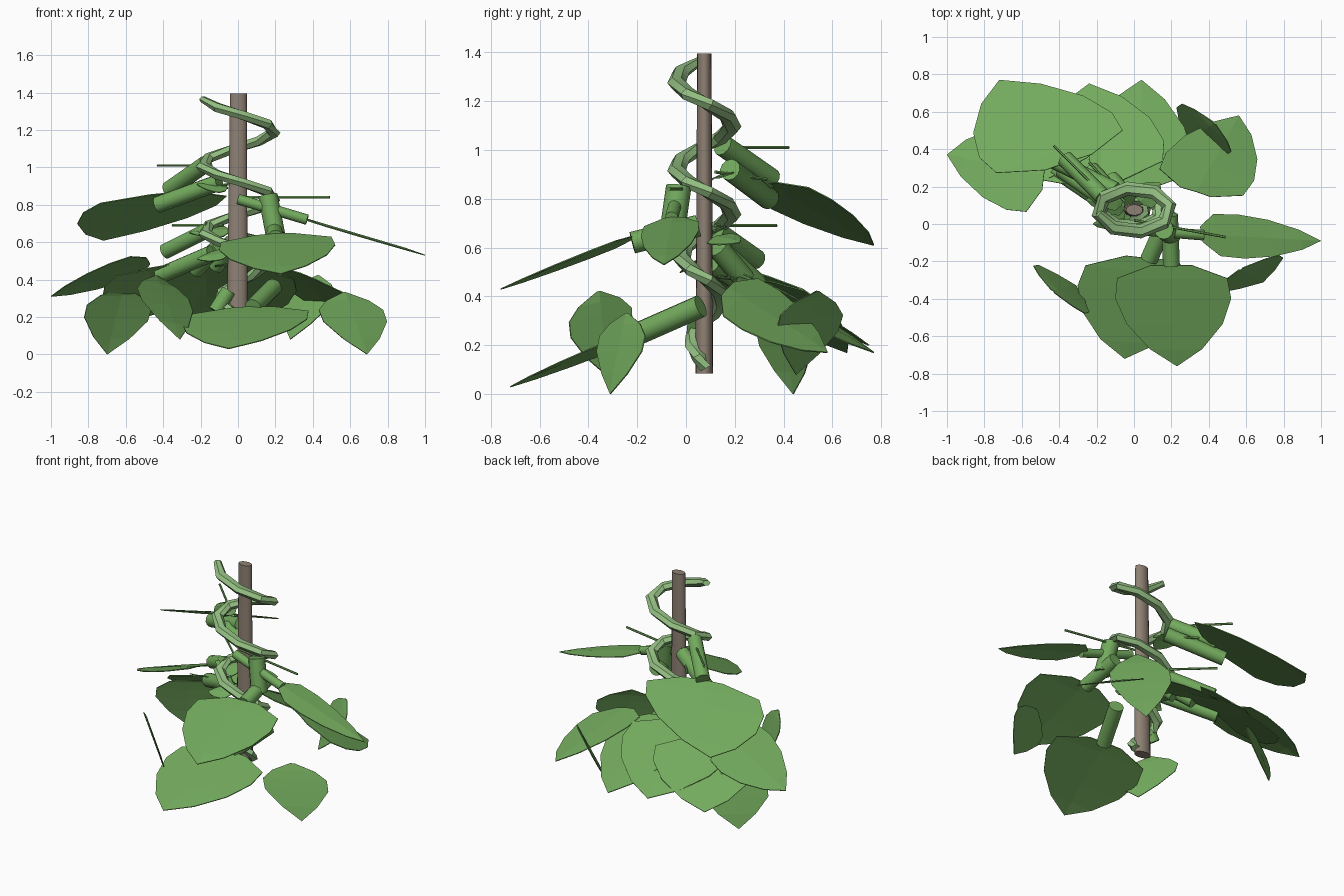
import bpy, bmesh, math
from mathutils import Vector as V


def material(name, rgb):
    m = bpy.data.materials.new(name)
    m.diffuse_color = (*rgb, 1)
    return m


LEAF = material("leaf green", (0.17, 0.40, 0.11))
VINE = material("pale vine green", (0.29, 0.51, 0.22))
WOOD = material("grey brown wood", (0.275, 0.22, 0.175))


def finish(name, bm, mat, smooth=40):
    bmesh.ops.recalc_face_normals(bm, faces=bm.faces)
    me = bpy.data.meshes.new(name)
    bm.to_mesh(me)
    bm.free()
    me.materials.append(mat)
    ob = bpy.data.objects.new(name, me)
    bpy.context.collection.objects.link(ob)
    bpy.ops.object.select_all(action='DESELECT')
    bpy.context.view_layer.objects.active = ob
    ob.select_set(True)
    if smooth:
        bpy.ops.object.shade_smooth_by_angle(angle=math.radians(smooth))
    return ob


def tube(name, points, radii, mat, sides=12, squash=1.0, smooth=40):
    """Sweep an oval along points."""
    bm = bmesh.new()
    pts = [V(p) for p in points]
    rings = []
    for i, p in enumerate(pts):
        d = (pts[min(i + 1, len(pts) - 1)] - pts[max(i - 1, 0)]).normalized()
        ref = V((0, 0, 1)) if abs(d.z) < 0.95 else V((0, 1, 0))
        a = d.cross(ref).normalized()
        b = a.cross(d)
        rings.append([bm.verts.new(p + radii[i] * (a * math.cos(t) + b * math.sin(t) * squash))
                      for t in (2 * math.pi * k / sides for k in range(sides))])
    for r, s in zip(rings, rings[1:]):
        for k in range(sides):
            n = (k + 1) % sides
            bm.faces.new((r[k], r[n], s[n], s[k]))
    bm.faces.new(rings[0])
    bm.faces.new(rings[-1])
    return finish(name, bm, mat, smooth)


# Half outlines: (fraction of length, fraction of half width)
BROAD = [(0, 0.35), (0.13, 0.95), (0.33, 1.0), (0.58, 0.83), (0.83, 0.45)]
POINTED = [(0, 0.06), (0.13, 0.65), (0.28, 0.98), (0.47, 0.97), (0.75, 0.55)]


def leaf(name, base, tip, side, outline=BROAD):
    """Thin blade with a slightly raised midrib."""
    base, tip, side = V(base), V(tip), V(side)
    length = tip - base
    up = length.cross(side).normalized()
    if up.z < 0:
        up = -up
    bm = bmesh.new()
    mid = [bm.verts.new(base + length * u + up * 0.006) for u, w in outline]
    end = bm.verts.new(tip)
    for s in (-1, 1):
        edge = [bm.verts.new(base + length * u + side * w * s) for u, w in outline]
        for i in range(len(mid) - 1):
            bm.faces.new((mid[i], mid[i + 1], edge[i + 1], edge[i]))
        bm.faces.new((mid[-1], end, edge[-1]))
    ob = finish(name, bm, LEAF, 0)
    mod = ob.modifiers.new("thickness", 'SOLIDIFY')
    mod.thickness = 0.005
    mod.offset = 0


# Support pole, oval in section
tube("pole", [(-0.004, 0.075, 0.085), (0.002, 0.075, 1.395)], [0.056, 0.045], WOOD, 16, 0.65)

# Ribbon-like vine winding down the pole, drawing in toward the root
path, radii = [], []
for i in range(29):
    z = 1.365 - 0.36 * i / 8
    r = 0.193 if z > 0.7 else 0.05 + 0.143 * max(0, (z - 0.1) / 0.6)
    a = math.radians(190 + 45 * i)
    path.append((r * math.cos(a), 0.075 + 0.6 * r * math.sin(a), z))
    radii.append(0.024 if i == 0 else 0.038)
tube("vine", path, radii, VINE, 6, 0.72, 35)

# Broad blades: base, tip, half width
for b, t, s in [
    ((0.075, -0.18, 0.25), (-0.05, -0.72, 0.03), (0.335, -0.03, 0.01)),
    ((0.20, -0.22, 0.64), (0.23, -0.76, 0.43), (0.31, 0.0, 0.015)),
    ((0.36, -0.055, 0.72), (1.0, -0.09, 0.53), (-0.02, 0.118, 0.01)),
    ((-0.48, 0.26, 0.50), (-1.0, 0.37, 0.31), (0.03, 0.22, -0.05)),
    ((-0.35, 0.33, 0.86), (-0.72, 0.77, 0.61), (0.355, 0.12, 0.02)),
    ((0.03, 0.21, 0.47), (0.04, 0.77, 0.17), (0.28, -0.02, -0.03)),
    ((-0.18, 0.22, 0.49), (-0.24, 0.75, 0.20), (0.36, 0.05, 0.0)),
    ((-0.35, 0.30, 0.46), (-0.60, 0.66, 0.17), (0.28, 0.15, 0.0)),
    ((0.33, 0.17, 0.43), (0.56, 0.58, 0.17), (0.235, -0.075, -0.08)),
]:
    leaf("broad_leaf", b, t, s)

# Drooping blades with a pointed base
for b, t, s in [
    ((0.57, -0.24, 0.33), (0.69, -0.31, 0.0), (0.175, 0.095, 0.0)),
    ((-0.435, -0.36, 0.42), (-0.31, -0.33, 0.08), (0.14, -0.13, -0.03)),
    ((-0.61, 0.38, 0.355), (-0.70, 0.44, 0.0), (0.175, 0.11, -0.01)),
    ((0.43, 0.54, 0.42), (0.28, 0.45, 0.08), (0.135, -0.13, 0.0)),
]:
    leaf("drooping_leaf", b, t, s, POINTED)

# Thick leaf stalks
for a, b, r in [
    ((-0.17, 0.15, 1.02), (-0.37, 0.35, 0.88), 0.045),
    ((-0.10, 0.18, 0.92), (-0.43, 0.34, 0.80), 0.045),
    ((0.16, -0.03, 0.85), (0.20, -0.06, 0.64), 0.052),
    ((0.19, 0.05, 0.69), (0.20, -0.22, 0.62), 0.045),
    ((0.0, -0.03, 0.83), (0.37, -0.06, 0.72), 0.028),
    ((0.19, 0.06, 0.36), (0.08, -0.19, 0.25), 0.047),
    ((-0.15, 0.12, 0.67), (-0.39, 0.29, 0.55), 0.042),
    ((-0.14, 0.10, 0.54), (-0.42, 0.29, 0.42), 0.045),
    ((-0.03, 0.13, 0.60), (-0.12, 0.24, 0.47), 0.045),
    ((-0.10, 0.15, 0.58), (-0.23, 0.29, 0.45), 0.045),
    ((-0.05, 0.05, 0.34), (-0.12, 0.04, 0.23), 0.04),
]:
    tube("stalk", [a, b], [r, r], LEAF)

# Thin tendrils
for a, b in [
    ((-0.17, 0.16, 1.01), (-0.43, 0.42, 1.01)),
    ((0.0, 0.02, 0.84), (0.49, -0.07, 0.84)),
    ((-0.08, 0.12, 0.69), (-0.35, 0.37, 0.69)),
    ((-0.05, 0.12, 0.91), (-0.24, 0.33, 0.88)),
]:
    tube("tendril", [a, b], [0.007, 0.007], LEAF, 6)

# Small young leaves close to the pole
for b, t, s in [
    ((-0.05, 0.10, 0.66), (-0.26, 0.13, 0.65), (0.0, 0.06, 0.03)),
    ((-0.05, 0.04, 0.54), (-0.22, 0.00, 0.51), (0.01, 0.05, 0.03)),
    ((0.03, 0.12, 0.64), (0.14, 0.22, 0.62), (-0.05, 0.05, 0.02)),
    ((-0.06, 0.12, 0.88), (-0.22, 0.18, 0.91), (0.02, 0.06, 0.02)),
    ((-0.04, 0.13, 0.48), (-0.08, 0.27, 0.46), (0.07, 0.02, 0.0)),
]:
    leaf("young_leaf", b, t, s)
